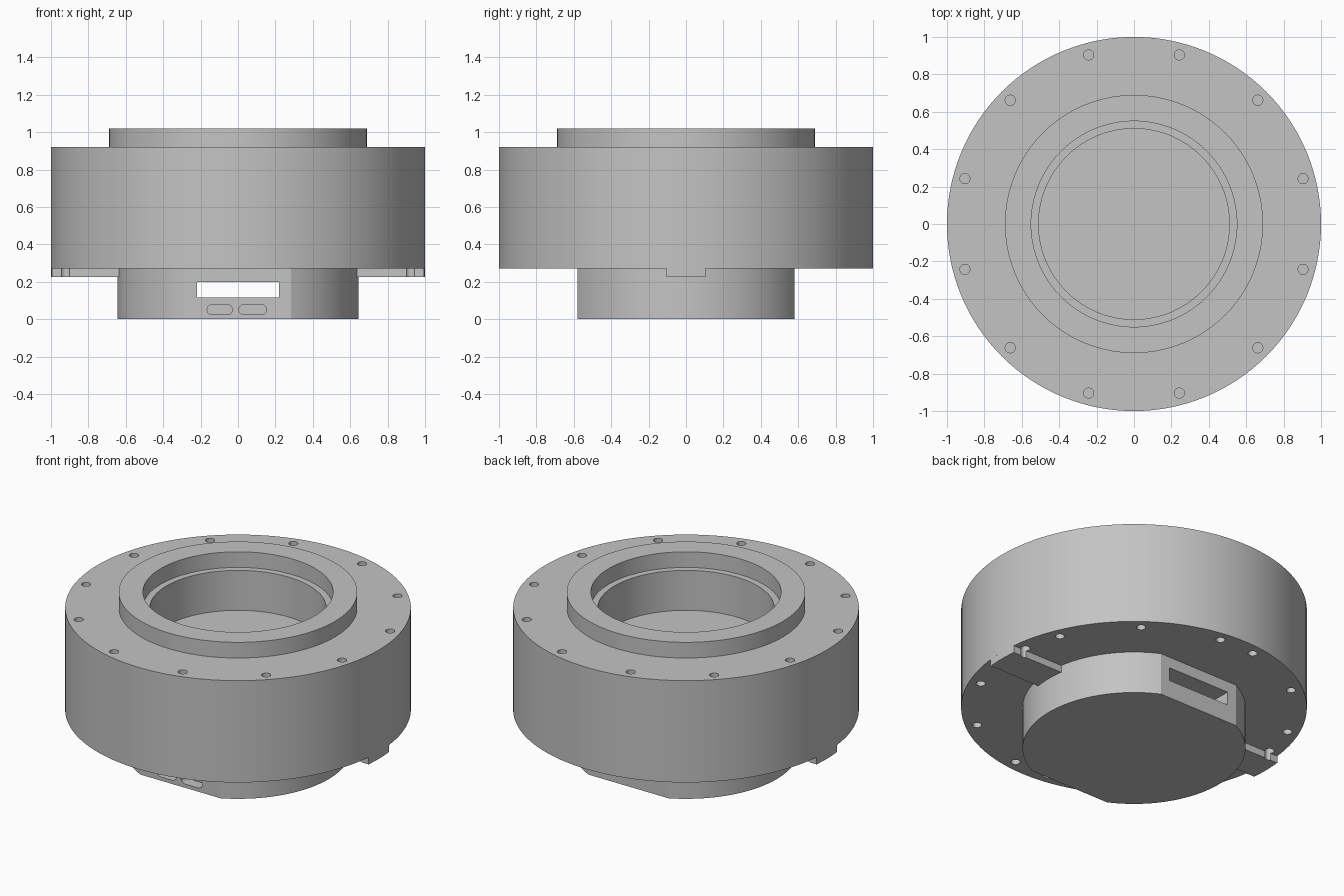
import bpy, bmesh, math
from mathutils import Matrix, Vector

cube = bpy.data.objects.get("Cube")
if cube:
    bpy.data.objects.remove(cube, do_unlink=True)

SEG = 128
grey = bpy.data.materials.new("plain grey")
grey.use_nodes = True
COLOUR = (0.55, 0.55, 0.55, 1)
grey.diffuse_color = COLOUR
grey.node_tree.nodes["Principled BSDF"].inputs["Base Color"].default_value = COLOUR


def finish(name, bm):
    bmesh.ops.remove_doubles(bm, verts=bm.verts, dist=1e-5)
    bmesh.ops.recalc_face_normals(bm, faces=bm.faces)
    mesh = bpy.data.meshes.new(name)
    bm.to_mesh(mesh)
    bm.free()
    mesh.materials.append(grey)
    obj = bpy.data.objects.new(name, mesh)
    bpy.context.collection.objects.link(obj)
    return obj


def lathe(name, profile):
    """Revolve (radius, z) points around the z axis."""
    bm = bmesh.new()
    verts = [bm.verts.new((r, 0, z)) for r, z in profile]
    edges = [bm.edges.new(p) for p in zip(verts, verts[1:])]
    bmesh.ops.spin(bm, geom=verts + edges, cent=(0, 0, 0), axis=(0, 0, 1),
                   angle=math.tau, steps=SEG)
    return finish(name, bm)


def add_prism(bm, outline, low, high, matrix=Matrix()):
    """Extrude a 2D outline from low to high along its local z axis."""
    face = bm.faces.new([bm.verts.new(matrix @ Vector((x, y, low))) for x, y in outline])
    new = bmesh.ops.extrude_face_region(bm, geom=[face])["geom"]
    move = matrix.to_3x3() @ Vector((0, 0, high - low))
    bmesh.ops.translate(bm, vec=move, verts=[g for g in new if isinstance(g, bmesh.types.BMVert)])


def arc(cx, cy, r, start, end, n):
    return [(cx + r * math.cos(math.radians(start + (end - start) * i / n)),
             cy + r * math.sin(math.radians(start + (end - start) * i / n)))
            for i in range(n + 1)]


def hole_cutter(name, angles, radius, low, high):
    bm = bmesh.new()
    for a in map(math.radians, angles):
        cx, cy = radius * math.cos(a), radius * math.sin(a)
        add_prism(bm, arc(cx, cy, 0.027, 0, 360, 24)[:-1], low, high)
    return finish(name, bm)


def cut(obj, cutter):
    cutter.hide_render = True
    mod = obj.modifiers.new("cut", 'BOOLEAN')
    mod.operation, mod.solver, mod.object = 'DIFFERENCE', 'EXACT', cutter
    bpy.context.view_layer.objects.active = obj
    bpy.ops.object.modifier_apply(modifier=mod.name)


# Main drum with raised collar and stepped blind bore
body = lathe("main_body", [
    (0, 0.27), (1, 0.27), (1, 0.92), (0.69, 0.92), (0.69, 1.02), (0.55, 1.02),
    (0.55, 0.92), (0.51, 0.92), (0.51, 0.665), (0, 0.665)])

# Lower boss with flats at front and back
R, FLAT = 0.645, 0.58
a = math.degrees(math.asin(FLAT / R))
bm = bmesh.new()
add_prism(bm, arc(0, 0, R, -a, a, 44) + arc(0, 0, R, 180 - a, 180 + a, 44), 0, 0.27)
boss = finish("lower_boss", bm)

# Side tabs under the drum, rounded to the drum's rim
HALF = 0.104
t = math.degrees(math.asin(HALF))
tabs = []
for name, turn in (("left_tab", 0), ("right_tab", math.pi)):
    bm = bmesh.new()
    outline = [(0.63, HALF), (0.63, -HALF)] + arc(0, 0, 1, -t, t, 6)
    add_prism(bm, outline, 0.225, 0.27, Matrix.Rotation(turn, 4, 'Z'))
    tabs.append(finish(name, bm))

# Bolt holes: twelve on top, sixteen underneath (some notch the tabs)
top_holes = hole_cutter("top_hole_cutter", range(15, 360, 30), 0.936, 0.75, 1.0)
low_angles = [s + d for d in (7.5, 37.5, 67.5, 97.5) for s in (90, 270)]
low_angles += [s - d for d in (7.5, 37.5, 67.5, 97.5) for s in (90, 270)]
low_holes = hole_cutter("lower_hole_cutter", low_angles, 0.93, 0.1, 0.44)
cut(body, top_holes)
for part in [body] + tabs:
    cut(part, low_holes)

# Rectangular slot right through the boss, and two rounded ports in its front
upright = Matrix.Rotation(math.pi / 2, 4, 'X')  # local z becomes -y
bm = bmesh.new()
add_prism(bm, [(-0.22, 0.115), (0.22, 0.115), (0.22, 0.2), (-0.22, 0.2)], -1, 1, upright)
for x0, x1 in ((-0.165, -0.03), (0.005, 0.153)):
    r = 0.027
    stadium = arc(x1 - r, 0.051, r, -90, 90, 10) + arc(x0 + r, 0.051, r, 90, 270, 10)
    add_prism(bm, stadium, FLAT - 0.07, FLAT + 0.1, upright)
ports = finish("slot_and_port_cutter", bm)
cut(boss, ports)

for helper in (top_holes, low_holes, ports):
    bpy.data.objects.remove(helper, do_unlink=True)

# Smooth the round walls, keep the edges sharp
bpy.ops.object.select_all(action='DESELECT')
for part in [body, boss] + tabs:
    part.select_set(True)
bpy.context.view_layer.objects.active = body
bpy.ops.object.shade_smooth_by_angle(angle=math.radians(25))
